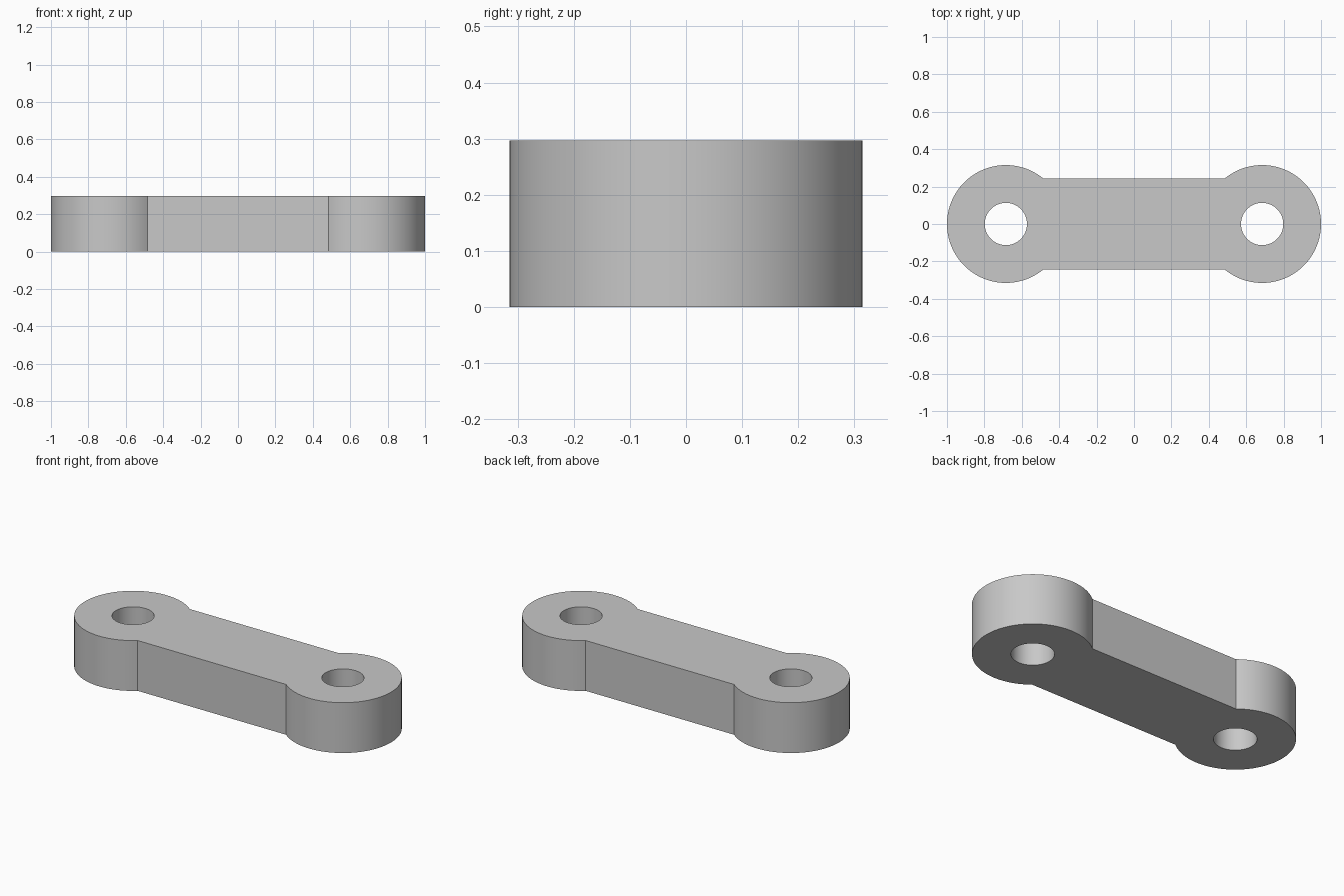
import bpy, bmesh
from math import asin, cos, sin, pi, radians

cube = bpy.data.objects.get("Cube")
if cube:
    bpy.data.objects.remove(cube, do_unlink=True)

EYE_X, EYE_R, HOLE_R = 0.685, 0.315, 0.113
BAR_HALF, HEIGHT = 0.243, 0.297


def arc(cx, radius, start, end, steps):
    return [(cx + radius * cos(start + (end - start) * i / steps),
             radius * sin(start + (end - start) * i / steps))
            for i in range(steps + 1)]


def add_loop(bm, points):
    verts = [bm.verts.new((x, y, 0)) for x, y in points]
    for a, b in zip(verts, verts[1:] + verts[:1]):
        bm.edges.new((a, b))


grey = bpy.data.materials.new("plain grey")
grey.use_nodes = True
colour = (0.58, 0.58, 0.58, 1)
grey.diffuse_color = colour
grey.node_tree.nodes["Principled BSDF"].inputs["Base Color"].default_value = colour

# Outline: a round eye at each end, joined by the straight sides of the bar
bm = bmesh.new()
sweep = pi - asin(BAR_HALF / EYE_R)
right_eye = arc(EYE_X, EYE_R, -sweep, sweep, 72)
add_loop(bm, right_eye + [(-x, -y) for x, y in right_eye])

# Pin holes
for side in (-1, 1):
    add_loop(bm, arc(side * EYE_X, HOLE_R, 0, 2 * pi, 64)[:-1])

# Fill the profile and raise it to full thickness
bmesh.ops.triangle_fill(bm, edges=bm.edges[:], use_beauty=True, normal=(0, 0, 1))
raised = bmesh.ops.extrude_face_region(bm, geom=bm.faces[:], use_keep_orig=True)["geom"]
bmesh.ops.translate(bm, vec=(0, 0, HEIGHT),
                    verts=[g for g in raised if isinstance(g, bmesh.types.BMVert)])
bmesh.ops.recalc_face_normals(bm, faces=bm.faces[:])
bmesh.ops.dissolve_limit(bm, angle_limit=radians(0.5), verts=[], edges=bm.edges[:])

mesh = bpy.data.meshes.new("link_bar")
bm.to_mesh(mesh)
bm.free()
mesh.materials.append(grey)
link = bpy.data.objects.new("link_bar", mesh)
bpy.context.collection.objects.link(link)

# Smooth round walls, sharp rims and corners
bpy.ops.object.select_all(action="DESELECT")
link.select_set(True)
bpy.context.view_layer.objects.active = link
bpy.ops.object.shade_smooth_by_angle(angle=radians(30))
